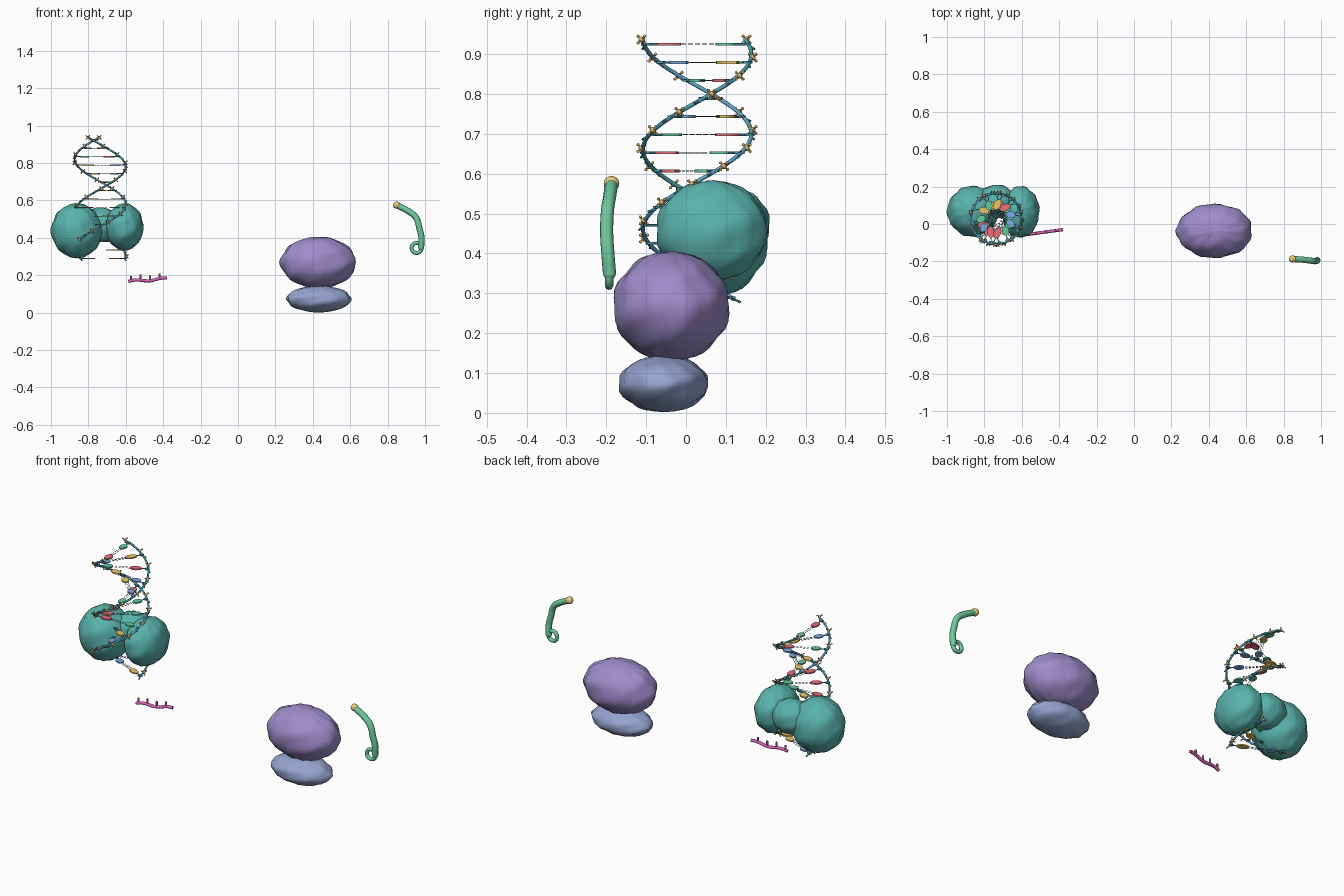
import bpy, bmesh, math, random
from math import sin, cos, pi, radians
from mathutils import Vector, Matrix

if "Cube" in bpy.data.objects:
    bpy.data.objects.remove(bpy.data.objects["Cube"])

random.seed(4)
MATS = {}


def material(rgb):
    if rgb not in MATS:
        m = bpy.data.materials.new("mat_%d" % len(MATS))
        m.diffuse_color = (*rgb, 1)
        m.use_nodes = True
        m.node_tree.nodes["Principled BSDF"].inputs["Base Color"].default_value = m.diffuse_color
        MATS[rgb] = m
    return MATS[rgb]


def finish(name, bm, rgb, angle=50):
    me = bpy.data.meshes.new(name)
    bm.to_mesh(me)
    bm.free()
    ob = bpy.data.objects.new(name, me)
    bpy.context.collection.objects.link(ob)
    me.materials.append(material(rgb))
    bpy.ops.object.select_all(action='DESELECT')
    ob.select_set(True)
    bpy.context.view_layer.objects.active = ob
    bpy.ops.object.shade_smooth_by_angle(angle=radians(angle))
    return ob


def ball(bm, p, r, sub=1):
    bmesh.ops.create_icosphere(bm, subdivisions=sub, radius=r, matrix=Matrix.Translation(p))


def rod(bm, p, q, r, seg=6):
    d = q - p
    mat = Matrix.Translation((p + q) / 2) @ d.to_track_quat('Z', 'Y').to_matrix().to_4x4()
    bmesh.ops.create_cone(bm, cap_ends=True, segments=seg, radius1=r, radius2=r,
                          depth=d.length, matrix=mat)


def tube(name, pts, r, rgb, smooth=False):
    cu = bpy.data.curves.new(name, 'CURVE')
    cu.dimensions = '3D'
    cu.bevel_depth = r
    cu.bevel_resolution = 2
    cu.use_fill_caps = True
    if smooth:
        s = cu.splines.new('BEZIER')
        s.bezier_points.add(len(pts) - 1)
        for b, p in zip(s.bezier_points, pts):
            b.co = p
            b.handle_left_type = b.handle_right_type = 'AUTO'
        s.resolution_u = 6
    else:
        s = cu.splines.new('POLY')
        s.points.add(len(pts) - 1)
        for b, p in zip(s.points, pts):
            b.co = (*p, 1)
    ob = bpy.data.objects.new(name, cu)
    bpy.context.collection.objects.link(ob)
    cu.materials.append(material(rgb))


def blob(name, c, size, rgb, phase):
    """Lumpy latitude/longitude ellipsoid."""
    bm = bmesh.new()
    bmesh.ops.create_uvsphere(bm, u_segments=36, v_segments=22, radius=1)
    for v in bm.verts:
        th, ph = math.atan2(v.co.y, v.co.x), math.acos(max(-1, min(1, v.co.z)))
        k = 1 + sin(ph) * (0.022 * sin(11 * th + phase + 2 * sin(3 * ph))
                           + 0.018 * sin(5 * th + 7 * ph + phase)) + 0.012 * sin(9 * ph + 2 * th)
        v.co = Vector(c) + Vector([v.co[i] * k * size[i] for i in range(3)])
    finish(name, bm, rgb)


TEAL, BLUE, ORANGE, DARK = (.07, .36, .44), (.12, .38, .60), (.75, .45, .12), (.08, .10, .14)
BASES = [(.80, .16, .18), (.12, .60, .34), (.85, .56, .14), (.20, .40, .80)]

# double helix
AX, AY, N, STEP, TOP = -.737, .028, 15, .0454, .925


def helix(z, side, r):
    a = pi + (z - .92) * radians(752) + side * radians(75)
    return Vector((AX + r * cos(a), AY + r * sin(a), z))


for side, label, col in ((-1, "first", TEAL), (1, "second", BLUE)):
    z0, z1 = TOP - (N - 1) * STEP - .004, TOP + .012
    tube("dna_backbone_" + label,
         [helix(z0 + (z1 - z0) * i / 120, side, .136) for i in range(121)], .0052, col)
    # phosphate groups and sugars
    bp, bs = bmesh.new(), bmesh.new()
    for i in range(N):
        z = TOP - i * STEP
        p = helix(z + .012, side, .140)
        ball(bp, p, .0075, 2)
        for d in ((1, 1, 1), (-1, -1, 1), (-1, 1, -1), (1, -1, -1)):
            q = p + Vector(d).normalized() * .0145
            rod(bp, p, q, .0025)
            ball(bp, q, .0043)
        c = helix(z, side, .131)
        out = (c - Vector((AX, AY, z))).normalized()
        mat = Matrix.Translation(c) @ Matrix.Rotation(math.atan2(out.y, out.x), 4, 'Z')
        bmesh.ops.create_cone(bs, cap_ends=True, segments=5, radius1=.013, radius2=.013,
                              depth=.006, matrix=mat)
        rod(bs, c, helix(z - .012, side, .146), .003)
    finish("phosphates_" + label, bp, ORANGE)
    finish("sugars_" + label, bs, TEAL, 30)

# base pairs: flat plates, links and dashed bonds
plates = [bmesh.new() for _ in BASES]
links, bonds = bmesh.new(), bmesh.new()
for i in range(N):
    z = TOP - i * STEP
    a, b = helix(z, -1, .130), helix(z, 1, .130)
    d = (b - a).normalized()
    perp = Vector((-d.y, d.x, 0))
    pair = random.choice([(0, 1), (1, 0), (2, 3), (3, 2)])
    for k, (end, s) in zip(pair, ((a, 1), (b, -1))):
        half = .031 if k in (0, 2) else .026
        c = end + d * s * (.026 + half)
        rod(links, end, c, .0028)
        mat = (Matrix.Translation(c) @ Matrix.Rotation(math.atan2(d.y, d.x), 4, 'Z')
               @ Matrix.Diagonal((half, .019, 1, 1)))
        bmesh.ops.create_cone(plates[k], cap_ends=True, segments=10, radius1=1, radius2=1,
                              depth=.007, matrix=mat)
    lanes = (-.008, 0, .008) if 2 in pair else (-.006, .006)
    for off in lanes:
        for j in range(5):
            p = a + d * (.082 + .0175 * j) + perp * off
            rod(bonds, p, p + d * .011, .0014, 5)
for bm, col, n in zip(plates, BASES, ("red", "green", "amber", "blue")):
    finish("bases_" + n, bm, col, 30)
finish("base_links", links, TEAL)
finish("hydrogen_bonds", bonds, DARK)

# enzyme clamped round the helix
ENZ = (.10, .45, .42)
blob("enzyme_left_lobe", (-.862, .068, .438), (.135, .136, .145), ENZ, 0)
blob("enzyme_right_lobe", (-.607, .065, .458), (.100, .138, .125), ENZ, 1.7)
blob("enzyme_back_lobe", (-.735, .120, .470), (.105, .090, .092), ENZ, 3.1)

# ribosome
blob("ribosome_large_subunit", (.43, -.037, .268), (.200, .145, .137), (.34, .27, .60), 0)
blob("ribosome_small_subunit", (.432, -.056, .073), (.171, .112, .071), (.30, .37, .62), 2)

# short messenger strand with bases
PINK = (.70, .14, .50)
path = [Vector((-.585 + .205 * t / 8, -.058 + .028 * t / 8,
                .167 + .015 * t / 8 + .005 * sin(t * 1.1))) for t in range(9)]
tube("messenger_strand", path, .0085, PINK, True)
pegs = bmesh.new()
for p in path[0:8:2]:
    base = p + Vector((.012, .002, 0))
    rod(pegs, base, base + Vector((0, 0, .030)), .0055, 8)
finish("messenger_bases", pegs, (.50, .10, .38))

# transfer molecule: bent stem, loop and amino acid
GREEN = (.16, .60, .34)
stem = [(.848, -.187, .575), (.915, -.192, .540), (.952, -.197, .508),
        (.970, -.199, .450), (.981, -.196, .400), (.979, -.192, .350)]
tube("transfer_stem", stem, .0165, GREEN, True)
bm = bmesh.new()
for p in (stem[0], stem[-1]):
    ball(bm, p, .0165, 2)
finish("transfer_stem_ends", bm, GREEN)
tube("transfer_loop", [(.955 + .027 * cos(2 * pi * i / 24), -.193, .346 + .027 * sin(2 * pi * i / 24))
                       for i in range(25)], .0105, GREEN)
bm = bmesh.new()
ball(bm, stem[0], .0195, 3)
finish("amino_acid", bm, (.82, .60, .18))
